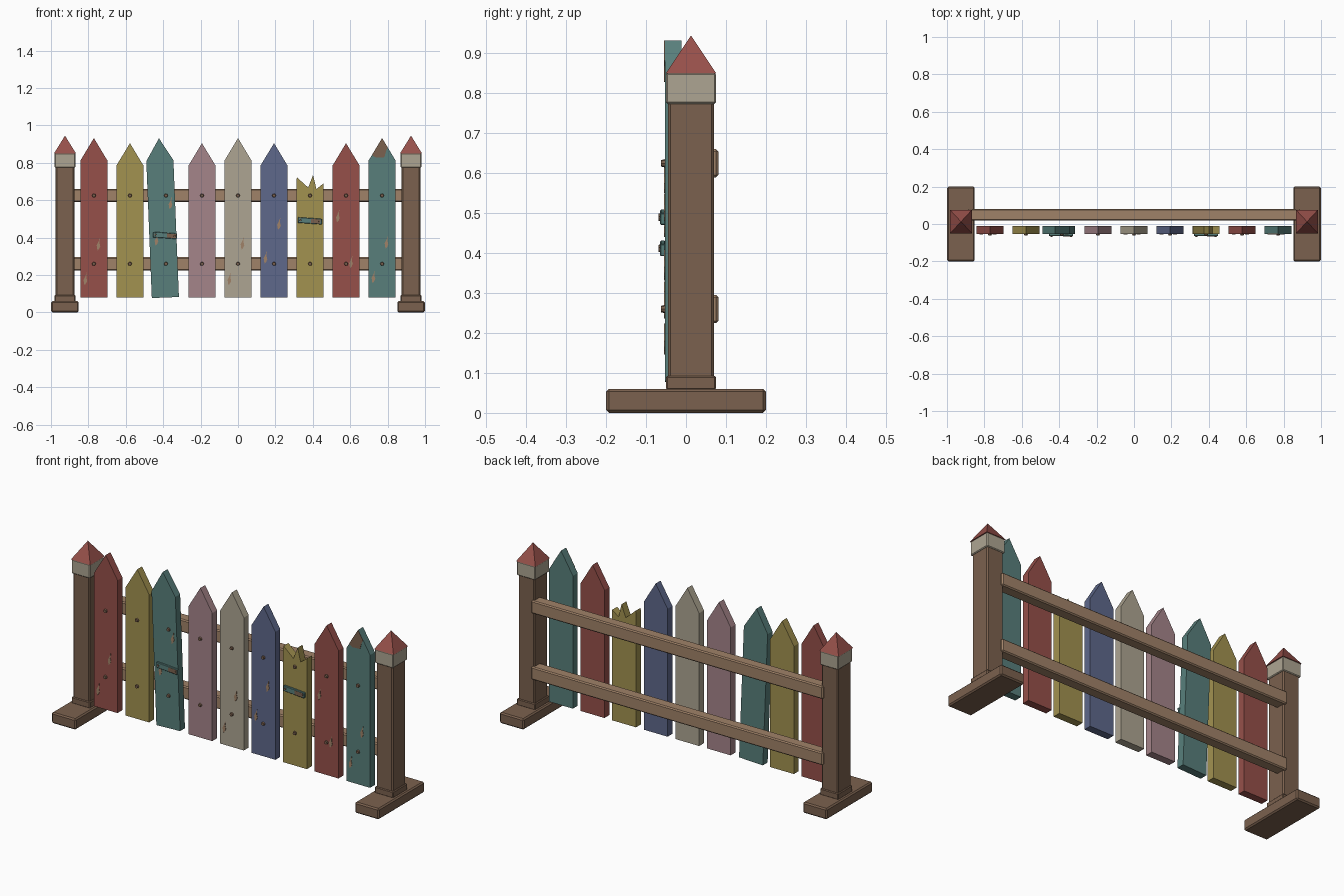
import bpy, bmesh
from math import radians, pi
from mathutils import Matrix, Vector

cube = bpy.data.objects.get("Cube")
if cube:
    bpy.data.objects.remove(cube, do_unlink=True)


def make_material(name, hex_code):
    srgb = [int(hex_code[i:i + 2], 16) / 255 for i in (0, 2, 4)]
    color = [c / 12.92 if c < 0.04 else ((c + 0.055) / 1.055) ** 2.4 for c in srgb] + [1]
    m = bpy.data.materials.new(name)
    m.use_nodes = True
    m.diffuse_color = color
    m.node_tree.nodes["Principled BSDF"].inputs["Base Color"].default_value = color
    return m


RED = make_material("faded red paint", "96504A")
YELLOW = make_material("mustard paint", "A29250")
TEAL = make_material("teal paint", "587F7B")
MAUVE = make_material("mauve paint", "A5858A")
CREAM = make_material("cream paint", "AEA592")
BLUE = make_material("slate blue paint", "5E688B")
BROWN = make_material("brown wood", "7B614E")
TAN = make_material("bare tan wood", "A08268")


def finish(bm, name, material):
    bmesh.ops.recalc_face_normals(bm, faces=bm.faces)
    mesh = bpy.data.meshes.new(name)
    bm.to_mesh(mesh)
    bm.free()
    mesh.materials.append(material)
    obj = bpy.data.objects.new(name, mesh)
    bpy.context.scene.collection.objects.link(obj)
    return obj


def box(name, center, size, material, bevel=0.0, tilt=0.0):
    bm = bmesh.new()
    bmesh.ops.create_cube(bm, size=1)
    bmesh.ops.scale(bm, vec=size, verts=bm.verts)
    if bevel:
        bmesh.ops.bevel(bm, geom=bm.edges[:], offset=bevel, segments=1, affect='EDGES')
    obj = finish(bm, name, material)
    obj.location = center
    obj.rotation_euler.y = tilt
    return obj


def prism(name, outline, y_front, y_back, material):
    """Extrude an x-z outline from front to back."""
    bm = bmesh.new()
    face = bm.faces.new([bm.verts.new((x, y_front, z)) for x, z in outline])
    out = bmesh.ops.extrude_face_region(bm, geom=[face])
    moved = [v for v in out["geom"] if isinstance(v, bmesh.types.BMVert)]
    bmesh.ops.translate(bm, vec=(0, y_back - y_front, 0), verts=moved)
    return finish(bm, name, material)


def nail(name, x, z, y, radius=0.011):
    bm = bmesh.new()
    bmesh.ops.create_cone(bm, cap_ends=True, segments=8, radius1=radius,
                          radius2=radius * 0.75, depth=0.012,
                          matrix=Matrix.Rotation(pi / 2, 4, 'X'))
    obj = finish(bm, name, BROWN)
    obj.location = (x, y, z)


FRONT, BACK = -0.053, -0.011
POST_Y = 0.0125

# End posts with foot, plinth, cap and pyramid roof
for side, sx in (("left", 1), ("right", -1)):
    x = 0.925 * sx
    box(side + "_foot", (x, 0, 0.03), (0.147, 0.4, 0.06), BROWN, 0.007)
    box(side + "_plinth", (x, POST_Y, 0.075), (0.112, 0.125, 0.036), BROWN, 0.004)
    box(side + "_post", (x, POST_Y, 0.43), (0.1, 0.115, 0.7), BROWN, 0.006)
    box(side + "_cap", (x, POST_Y, 0.8125), (0.112, 0.125, 0.077), CREAM, 0.004)
    bm = bmesh.new()
    bmesh.ops.create_cone(bm, cap_ends=True, segments=4, radius1=0.5 ** 0.5, radius2=0,
                          depth=1, matrix=Matrix.Rotation(pi / 4, 4, 'Z'))
    bmesh.ops.scale(bm, vec=(0.118, 0.127, 0.095), verts=bm.verts)
    finish(bm, side + "_roof", RED).location = (x, POST_Y, 0.8975)

# Rails behind the pickets
RAILS = {"lower": 0.26, "upper": 0.625}
for label, z in RAILS.items():
    box(label + "_rail", (0, 0.05, z), (1.78, 0.062, 0.071), TAN, 0.006)

# Pickets: alternating heights, one leaning, one snapped off
HALF, BOTTOM, STEP = 0.0725, 0.08, 0.1926
colors = [RED, YELLOW, TEAL, MAUVE, CREAM, BLUE, YELLOW, RED, TEAL]
for i, color in enumerate(colors):
    x = (i - 4) * STEP
    top = 0.905 if i % 2 else 0.932
    tips = [(HALF, top - 0.12), (0, top), (-HALF, top - 0.12)]
    if i == 6:
        tips = [(HALF, 0.69), (0.034, 0.66), (0.016, 0.735),
                (-0.01, 0.668), (-0.07, 0.722), (-HALF, 0.71)]
    outline = [(-HALF, BOTTOM), (HALF, BOTTOM)] + tips
    picket = prism(f"picket_{i + 1}", outline, FRONT, BACK, color)
    picket.location.x = x
    if i == 2:
        picket.rotation_euler.y = radians(-2.3)
    for label, z in RAILS.items():
        nail(f"picket_{i + 1}_{label}_nail", x, z, FRONT - 0.003)

# Chips of bare wood showing through the paint
CHIP = [(-0.011, -0.006), (-0.006, -0.034), (0.003, -0.024), (0.009, -0.01),
        (0.004, 0.006), (0.007, 0.034), (-0.003, 0.01)]
chips = [(-0.745, 0.365), (-0.815, 0.18), (-0.36, 0.585), (-0.435, 0.39),
         (0.025, 0.37), (-0.045, 0.18), (0.22, 0.475), (0.148, 0.295),
         (0.535, 0.515), (0.605, 0.27), (0.795, 0.375), (0.725, 0.19)]
for n, (x, z) in enumerate(chips):
    prism(f"paint_chip_{n + 1}", [(x + a, z + b) for a, b in CHIP],
          FRONT - 0.002, FRONT + 0.001, TAN)

# Worn tip on the last picket
tip_x = 4 * STEP
worn = [(-0.055, 0.841), (-0.032, 0.828), (0.012, 0.83), (0.022, 0.865),
        (0.03, 0.882), (0, 0.932)]
prism("worn_picket_tip", [(tip_x + a, b) for a, b in worn],
      FRONT - 0.002, FRONT + 0.001, BROWN)

# Small repair slats nailed across the damaged pickets
for label, x, z, bare in (("leaning", -0.39, 0.412, 0.035), ("broken", 0.385, 0.49, 0.03)):
    tilt = radians(4)
    turn = Matrix.Rotation(tilt, 3, 'Y')
    center = Vector((x, FRONT - 0.005, z))
    box(label + "_repair_slat", center, (0.128, 0.013, 0.03), TEAL, 0.002, tilt)
    box(label + "_slat_bare_wood", center + turn @ Vector((bare, -0.0065, 0)),
        (0.05, 0.002, 0.022), BROWN, 0, tilt)
    for end, dx in (("left", 0.052), ("right", -0.052)):
        spot = center + turn @ Vector((dx, 0, 0))
        nail(f"{label}_slat_{end}_nail", spot.x, spot.z, FRONT - 0.01, 0.007)
